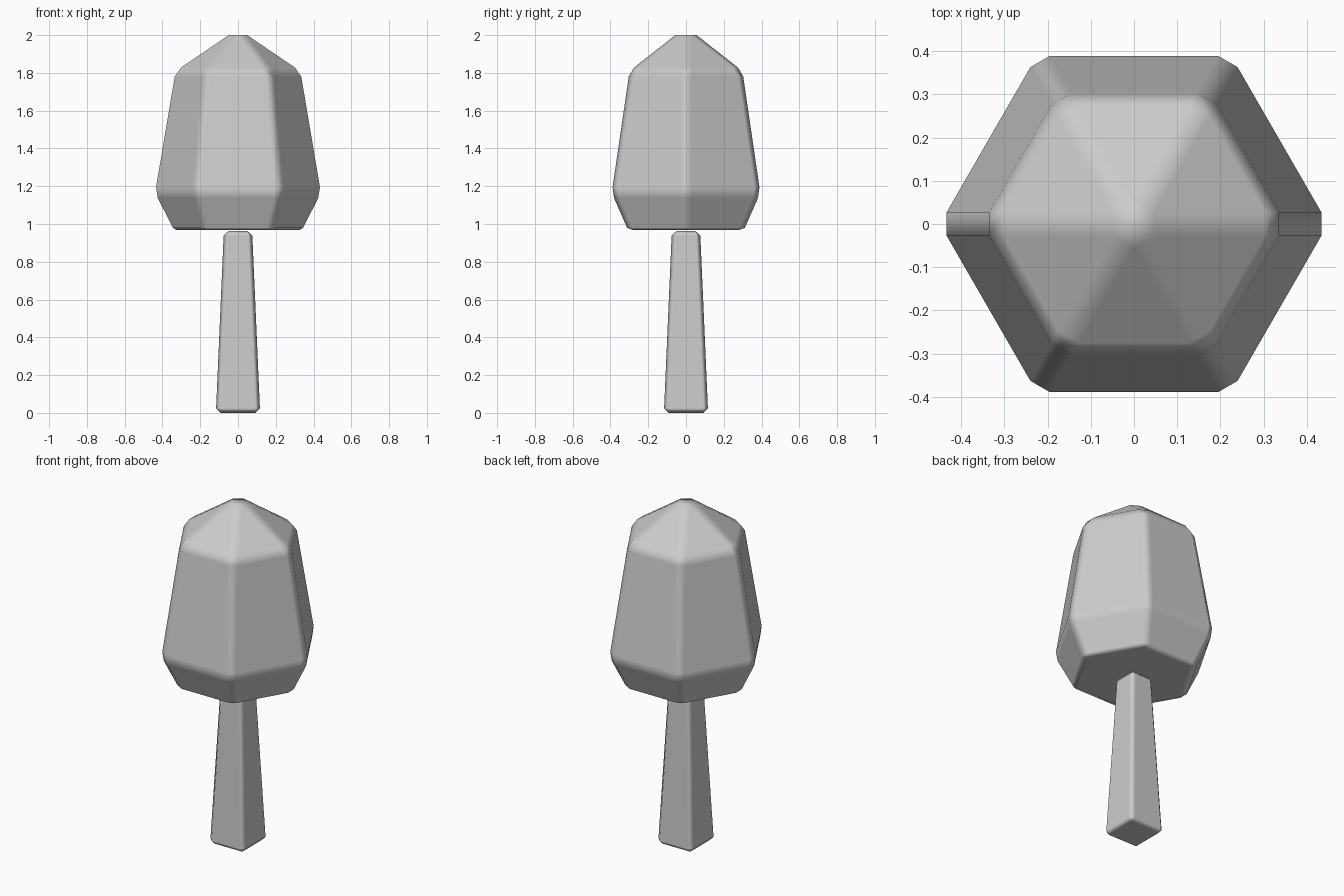
import bpy, bmesh
from math import cos, sin, pi, sqrt

if "Cube" in bpy.data.objects:
    bpy.data.objects.remove(bpy.data.objects["Cube"])


def faceted_solid(name, sides, phase, rings, bevel, bevel_above):
    """Stack polygon rings (radius, z), cap the ends and chamfer the edges."""
    bm = bmesh.new()
    loops = []
    for r, z in rings:
        count = 1 if r == 0 else sides
        loops.append([bm.verts.new((r * cos(phase + 2 * pi * i / sides),
                                    r * sin(phase + 2 * pi * i / sides), z))
                      for i in range(count)])
    for a, b in zip(loops, loops[1:]):
        for i in range(sides):
            j = (i + 1) % sides
            if len(b) == 1:
                bm.faces.new((a[i], a[j], b[0]))
            else:
                bm.faces.new((a[i], a[j], b[j], b[i]))
    bm.faces.new(reversed(loops[0]))
    if len(loops[-1]) > 1:
        bm.faces.new(loops[-1])
    edges = [e for e in bm.edges if max(v.co.z for v in e.verts) > bevel_above]
    bmesh.ops.bevel(bm, geom=edges, offset=bevel, offset_type='OFFSET',
                    segments=1, profile=0.5, affect='EDGES')
    bmesh.ops.recalc_face_normals(bm, faces=bm.faces)
    for f in bm.faces:
        f.smooth = True
    mesh = bpy.data.meshes.new(name)
    bm.to_mesh(mesh)
    bm.free()
    obj = bpy.data.objects.new(name, mesh)
    bpy.context.collection.objects.link(obj)
    # flat-looking faces with softly shaded chamfers
    mod = obj.modifiers.new("face_weighted_normals", 'WEIGHTED_NORMAL')
    mod.weight = 100
    return obj


# Square tapered trunk
faceted_solid("trunk", 4, pi / 4,
              [(0.117 * sqrt(2), 0.0), (0.075 * sqrt(2), 0.963)], 0.025, -1)

# Hexagonal crown with a pointed top and a shallow underside
faceted_solid("crown", 6, 0,
              [(0.32, 0.967), (0.36, 0.98), (0.454, 1.165),
               (0.345, 1.81), (0.0, 2.044)], 0.03, 1.0)
